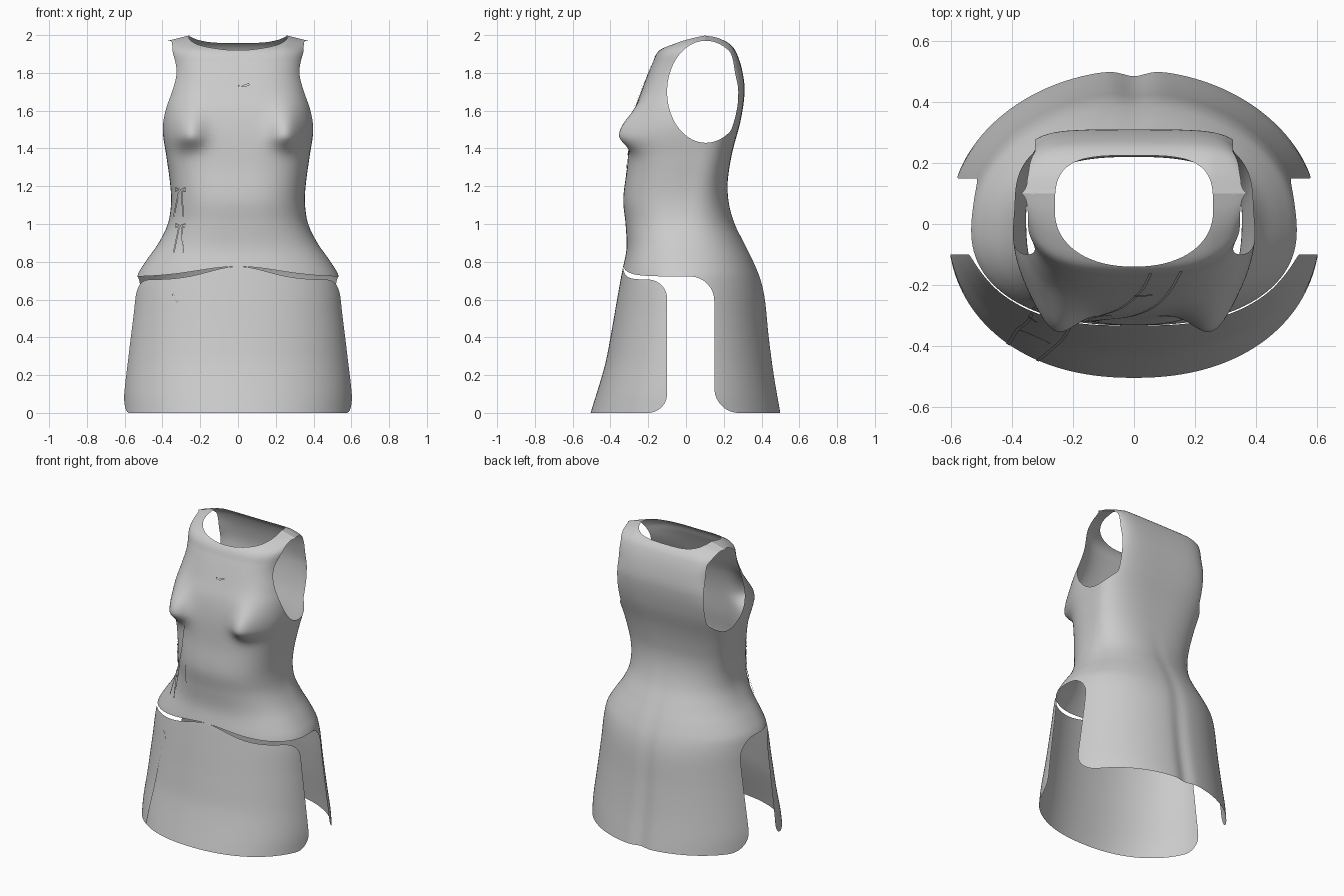
import bpy, bmesh, math

if "Cube" in bpy.data.objects:
    bpy.data.objects.remove(bpy.data.objects["Cube"])

cloth = bpy.data.materials.new("grey_cloth")
cloth.diffuse_color = (0.6, 0.6, 0.6, 1)
cloth.use_nodes = True
cloth.node_tree.nodes["Principled BSDF"].inputs["Base Color"].default_value = cloth.diffuse_color

# Cross-section profiles by height: (z, value)
WIDTH = [(0, .612), (.1, .611), (.25, .595), (.5, .565), (.72, .535), (.8, .49), (.9, .42), (1, .372),
         (1.1, .355), (1.2, .358), (1.35, .378), (1.5, .40), (1.6, .395), (1.7, .372), (1.8, .353),
         (1.9, .36), (2, .372)]
FRONT = [(0, -.505), (.25, -.43), (.4, -.40), (.6, -.365), (.75, -.338), (.87, -.315), (1, -.32),
         (1.13, -.332), (1.3, -.312), (1.48, -.298), (1.6, -.275), (1.7, -.238), (1.85, -.178),
         (1.92, -.14), (1.96, -.06), (1.985, .02), (2, .1)]
BACK = [(0, .505), (.2, .47), (.4, .443), (.6, .422), (.7, .40), (.8, .36), (.9, .31), (1, .26),
        (1.1, .23), (1.2, .22), (1.3, .23), (1.4, .25), (1.55, .29), (1.7, .31), (1.8, .30),
        (1.9, .27), (1.95, .235), (1.985, .17), (2, .1)]
CENTRE = [(0, 0), (.72, -.02), (1.2, .03), (1.7, .08), (2, .1)]
SQUARE_F = [(0, 2.2), (.7, 2.2), (1.1, 2.6), (1.5, 3), (2, 3)]
SQUARE_B = [(0, 2), (.7, 2.1), (1.1, 2.4), (1.5, 3.5), (1.75, 5), (2, 5)]


def curve(t, z):
    """Smooth interpolation through a profile."""
    z = min(max(z, t[0][0]), t[-1][0])
    i = next(k for k in range(len(t) - 1) if z <= t[k + 1][0])

    def slope(k):
        a, b = t[max(k - 1, 0)], t[min(k + 1, len(t) - 1)]
        return (b[1] - a[1]) / (b[0] - a[0])
    (z0, a), (z1, b) = t[i], t[i + 1]
    h = z1 - z0
    s = (z - z0) / h
    return ((2*s**3 - 3*s*s + 1) * a + (s**3 - 2*s*s + s) * h * slope(i)
            + (3*s*s - 2*s**3) * b + (s**3 - s*s) * h * slope(i + 1))


def bust(x, z):
    tall = .13 if z > 1.47 else .07
    return .09 * math.exp(-((abs(x) - .26) / .085)**2 - ((z - 1.47) / tall)**2)


def front_y(x, z):
    c, n = curve(CENTRE, z), curve(SQUARE_F, z)
    k = max(0, 1 - abs(x / curve(WIDTH, z))**n)
    return c + (curve(FRONT, z) - c) * k**(1 / n) - bust(x, z)


def make_object(name, bm, smooth):
    for f in bm.faces:
        f.smooth = smooth
    me = bpy.data.meshes.new(name)
    bm.to_mesh(me)
    bm.free()
    me.materials.append(cloth)
    ob = bpy.data.objects.new(name, me)
    bpy.context.collection.objects.link(ob)
    return ob


def shell(name, top, keep, rows, cols=160):
    """Loft body rings from the floor to top, then trim where keep() is negative."""
    bm = bmesh.new()
    rings = []
    for r in range(rows + 1):
        z = top * (1 - (1 - r / rows)**1.5)
        w, c = curve(WIDTH, z), curve(CENTRE, z)
        f, b = curve(FRONT, z), curve(BACK, z)
        nf, nb = curve(SQUARE_F, z), curve(SQUARE_B, z)
        ring = []
        for i in range(cols):
            a = 2 * math.pi * (i + .5) / cols
            co, si = math.cos(a), math.sin(a)
            n = nb if si > 0 else nf
            k = (abs(co)**n + abs(si)**n)**(-1 / n)
            x = w * co * k
            y = c + ((b - c) if si > 0 else (c - f)) * si * k
            if si < 0:
                y -= bust(x, z) * min(1, -si * 3)
            else:  # centre groove of the back
                y -= .02 * math.exp(-(x / .05)**2) * max(0, 1 - z / 1.2) * si
            s = min(1, max(0, (z - 1.85) / .15))
            ring.append(bm.verts.new((x, y, z - .25 * s * max(0, abs(x) - .25))))
        rings.append(ring)
    for lo, hi in zip(rings, rings[1:]):
        for i in range(cols):
            j = (i + 1) % cols
            bm.faces.new((lo[i], lo[j], hi[j], hi[i]))
    # Trim along the zero line of keep()
    val = {v: keep(*v.co) for v in bm.verts}
    cut = []
    for e in list(bm.edges):
        v, o = e.verts
        a, b = val[v], val[o]
        if a * b < 0:
            cut.append(bmesh.utils.edge_split(e, v, a / (a - b))[1])
    bmesh.ops.connect_verts(bm, verts=cut)
    dead = [f for f in bm.faces if sum(val.get(v, 0) for v in f.verts) < 0]
    bmesh.ops.delete(bm, geom=dead, context='FACES')
    bmesh.ops.remove_doubles(bm, verts=bm.verts[:], dist=.0004)
    return make_object(name, bm, True)


def rounded(a, b, r):
    a, b = a + r, b + r
    return math.hypot(max(a, 0), max(b, 0)) + min(max(a, b), 0) - r


def keep_dress(x, y, z):
    hem = .72 + .055 * math.exp(-(x / .3)**2)
    opening = rounded(y - .15, z - hem, .13)
    corner = .13 - math.hypot(max(0, .28 - y), .13 - z) + 1e-5 if z < .13 else .13
    arm = max(.2 * (math.hypot((y - .105) / .205, (z - 1.70) / .27) - 1), .325 - abs(x))
    half, n = (.18, 3.5) if y > .045 else (.185, 2.2)
    neck = max(.2 * ((abs(x) / .26)**n + (abs(y - .045) / half)**n - 1), 1.85 - z)
    return min(opening, corner, arm, neck)


def keep_panel(x, y, z):
    top = .705 + .07 * math.exp(-(x / .22)**2)
    return 1e-5 - rounded(y + .1, abs(z - top / 2) - top / 2, .1)


shell("dress_body", 2.0, keep_dress, 120)
shell("front_skirt_panel", .85, keep_panel, 50)


def ribbon(name, pts, width=.01, lift=.005):
    """Flat strip laid on the front of the cloth through (x, z) points."""
    bm = bmesh.new()
    prev = None
    for i, (x, z) in enumerate(pts):
        a, b = pts[max(i - 1, 0)], pts[min(i + 1, len(pts) - 1)]
        dx, dz = b[0] - a[0], b[1] - a[1]
        l = math.hypot(dx, dz) or 1
        ox, oz = -dz / l * width / 2, dx / l * width / 2
        pair = [bm.verts.new((x + s * ox, front_y(x + s * ox, z + s * oz) - lift, z + s * oz))
                for s in (1, -1)]
        if prev:
            bm.faces.new((prev[0], prev[1], pair[1], pair[0]))
        prev = pair
    return make_object(name, bm, False)


def seam(name, table):
    z0, z1 = table[0][0], table[-1][0]
    zs = [z0 + (z1 - z0) * i / 40 for i in range(41)]
    ribbon(name, [(curve(table, z), z) for z in zs])


# Diagonal wrap seams on the bodice, continued down the skirt panel
seam("bodice_seam_outer", [(.77, -.33), (.85, -.30), (1, -.275), (1.2, -.22), (1.37, -.19),
                           (1.6, -.05), (1.75, .02), (1.9, .055)])
seam("bodice_seam_inner", [(.79, -.17), (1.1, -.172), (1.3, -.1), (1.5, 0), (1.7, .1), (1.9, .155)])
seam("skirt_seam_outer", [(.01, -.415), (.25, -.385), (.5, -.35), (.7, -.335)])
seam("skirt_seam_inner", [(.01, -.318), (.3, -.25), (.5, -.225), (.71, -.208)])

# Tied laces along the outer seam
for n, (x, z) in enumerate([(-.305, 1.18), (-.305, .99)]):
    for s in (-1, 1):
        ribbon(f"lace_tail_{n}_{s}", [(x + s * .006, z), (x - .01 + s * .025, z - .14)], .008, .012)
        ribbon(f"lace_loop_{n}_{s}", [(x, z), (x + s * .025, z + .012), (x + s * .025, z - .008),
                                      (x, z)], .008, .012)
ribbon("chest_tie", [(0, 1.73), (.03, 1.73), (.06, 1.74)], .012, .01)
ribbon("skirt_tie", [(-.345, .63), (-.32, .585)], .012, .008)
ribbon("skirt_tab", [(-.385, .27), (-.37, .29), (-.3, .29), (-.275, .27)], .008)
